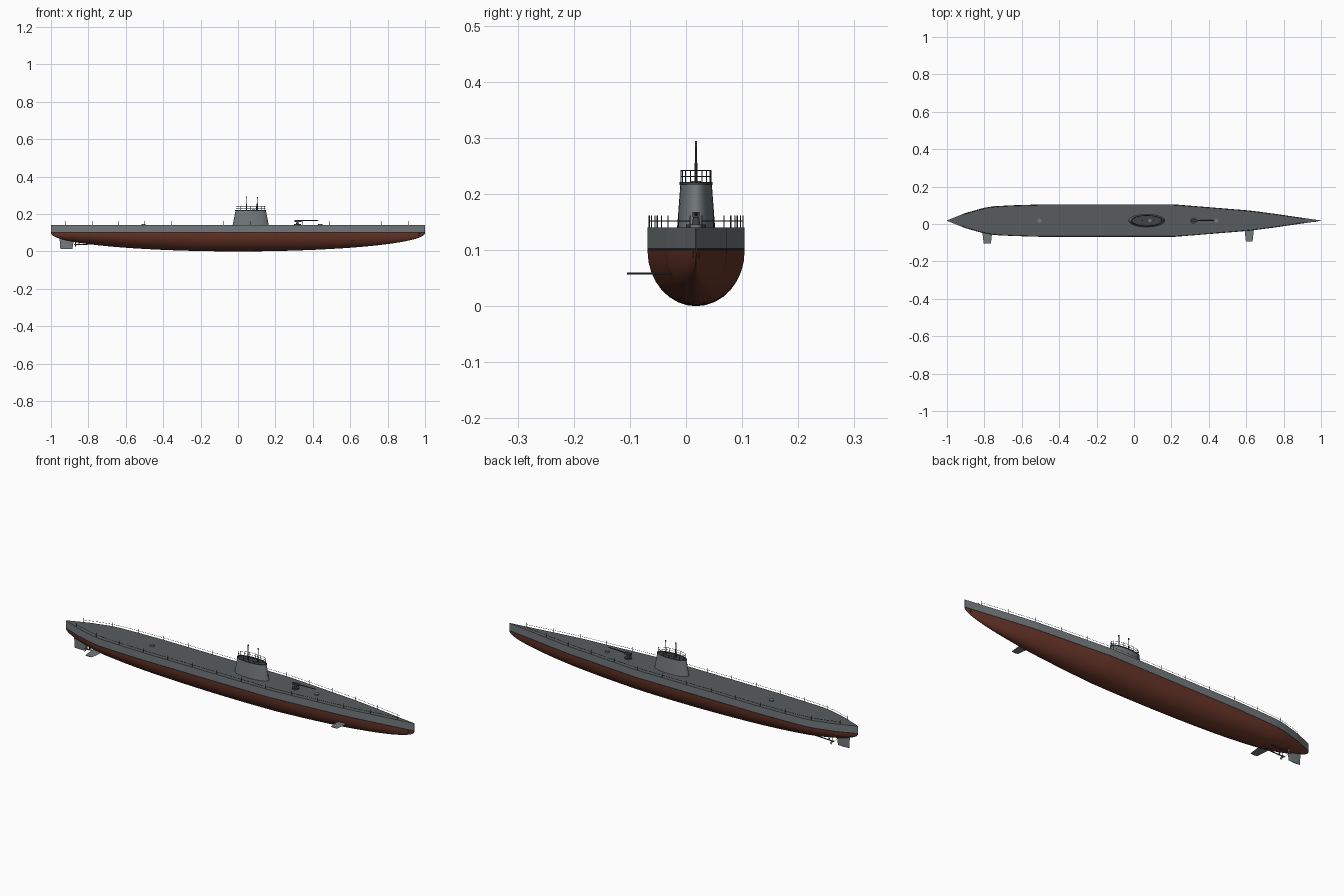
import bpy, bmesh, math
from mathutils import Vector, Matrix

if "Cube" in bpy.data.objects:
    bpy.data.objects.remove(bpy.data.objects["Cube"])

CY = 0.018            # hull centreline in y
DECK, BAND, WATER = 0.14, 0.104, 0.098


def material(name, rgb):
    m = bpy.data.materials.new(name)
    m.diffuse_color = (*rgb, 1)
    m.use_nodes = True
    m.node_tree.nodes["Principled BSDF"].inputs["Base Color"].default_value = m.diffuse_color
    return m


GREY = material("hull grey", (0.17, 0.19, 0.20))
DECKC = material("deck grey", (0.095, 0.108, 0.113))
BLACK = material("waterline black", (0.02, 0.022, 0.024))
RED = material("bottom red", (0.14, 0.036, 0.021))
DARK = material("dark metal", (0.05, 0.054, 0.057))
BRONZE = material("propeller bronze", (0.16, 0.10, 0.05))


def finish(name, bm, mats, angle=35):
    bmesh.ops.recalc_face_normals(bm, faces=bm.faces)
    me = bpy.data.meshes.new(name)
    bm.to_mesh(me)
    bm.free()
    ob = bpy.data.objects.new(name, me)
    bpy.context.collection.objects.link(ob)
    for m in mats:
        me.materials.append(m)
    bpy.ops.object.select_all(action='DESELECT')
    ob.select_set(True)
    bpy.context.view_layer.objects.active = ob
    bpy.ops.object.shade_smooth_by_angle(angle=math.radians(angle))
    return ob


def rod(bm, a, b, r, r2=None, n=8):
    """Cylinder or cone between two points."""
    a, b = Vector(a), Vector(b)
    rot = (b - a).to_track_quat('Z', 'Y').to_matrix().to_4x4()
    bmesh.ops.create_cone(bm, cap_ends=True, segments=n, radius1=r,
                          radius2=r if r2 is None else r2, depth=(b - a).length,
                          matrix=Matrix.Translation((a + b) / 2) @ rot)


def box(bm, c, s):
    bmesh.ops.create_cube(bm, size=1, matrix=Matrix.Translation(c) @ Matrix.Diagonal((*s, 1)))


def loft(bm, rings, cap=True):
    vs = [[bm.verts.new(p) for p in r] for r in rings]
    n = len(rings[0])
    for a, b in zip(vs, vs[1:]):
        for i in range(n):
            f = bm.faces.new((a[i], a[(i + 1) % n], b[(i + 1) % n], b[i]))
            f.material_index = i if not cap else 0
    if cap:
        bm.faces.new(vs[0])
        bm.faces.new(vs[-1])
    return vs


# Deck plan: half width along the length
PLAN = [(-1, .001), (-.9, .041), (-.8, .069), (-.75, .077), (-.65, .082), (-.5, .0865),
        (.22, .0865), (.62, .054), (.75, .037), (.88, .018), (1, .001)]


def half(x):
    for (x0, w0), (x1, w1) in zip(PLAN, PLAN[1:]):
        if x <= x1:
            return w0 + (w1 - w0) * (x - x0) / (x1 - x0)
    return PLAN[-1][1]


# Hull: elliptical lower body, black waterline, vertical grey casing, deck
SEG = 8
stations = sorted({round(-math.cos(math.pi * i / 48), 4) for i in range(49)} | {p[0] for p in PLAN})
rings = []
for x in stations:
    w, d = half(x), WATER * math.sqrt(max(1 - x * x, 0.0004))
    side = [(w, DECK), (w, BAND)]
    side += [(w * math.cos(t), WATER - d * math.sin(t))
             for t in (math.pi / 2 * k / SEG for k in range(SEG))]
    prof = side + [(0, WATER - d)] + [(-y, z) for y, z in reversed(side)]
    rings.append([(x, CY + y, z) for y, z in prof])
bm = bmesh.new()
vs = loft(bm, rings, cap=False)
n = len(rings[0])
for f in bm.faces:
    i = f.material_index
    f.material_index = 1 if i == n - 1 else 0 if i in (0, n - 2) else 2 if i in (1, n - 3) else 3
for ring in (vs[0], vs[-1]):
    bm.faces.new(ring)
finish("hull", bm, [GREY, DECKC, BLACK, RED], 40)


# Conning tower
def oval(cx, rx, ry, z, n=32):
    return [(cx + rx * math.cos(2 * math.pi * i / n), CY + ry * math.sin(2 * math.pi * i / n), z)
            for i in range(n)]


TX = 0.068
bm = bmesh.new()
loft(bm, [oval(TX, .097, .034, DECK - .002), oval(TX, .081, .028, .218)])
finish("conning_tower", bm, [GREY])
bm = bmesh.new()
loft(bm, [oval(TX, .083, .0295, .216), oval(TX, .083, .0295, .221),
          oval(TX, .076, .024, .221), oval(TX, .076, .024, .2185)])
finish("tower_rim", bm, [DARK])
bm = bmesh.new()
rod(bm, (.085, CY, .217), (.085, CY, .223), .009, n=12)
finish("tower_hatch", bm, [GREY])

# Bridge railing
bm = bmesh.new()
posts = oval(TX, .079, .0265, 0, 16)
for i, p in enumerate(posts):
    q = posts[(i + 1) % 16]
    rod(bm, (p[0], p[1], .218), (p[0], p[1], .243), .0009, n=6)
    for z in (.231, .242):
        rod(bm, (p[0], p[1], z), (q[0], q[1], z), .0008, n=6)
finish("bridge_railing", bm, [DARK])

# Periscopes
bm = bmesh.new()
for x, top in ((.045, .294), (.103, .29)):
    rod(bm, (x, CY, .217), (x, CY, .255), .0028)
    rod(bm, (x, CY, .25), (x, CY, top), .0017)
    box(bm, (x + .001, CY, top - .003), (.006, .004, .006))
finish("periscopes", bm, [DARK])

# Portholes on the tower
bm = bmesh.new()
rod(bm, (.155, CY, .164), (.1615, CY, .164), .0035, n=12)
finish("tower_porthole", bm, [BLACK])

# Deck railing: posts and wire on both sides
bm = bmesh.new()
for s in (-1, 1):
    prev = None
    for i in range(27):
        x = -.92 + 1.83 * i / 26
        y = CY + s * max(half(x) - .003, .002)
        if i % 2 == 0:
            rod(bm, (x, y, DECK - .001), (x, y, .162), .0011, n=6)
        if prev:
            rod(bm, prev, (x, y, .152), .0007, n=4)
        prev = (x, y, .152)
finish("deck_railing", bm, [DARK])

# Deck hatches
bm = bmesh.new()
for x in (-.505, .44):
    rod(bm, (x, CY, DECK - .002), (x, CY, DECK + .006), .011, n=12)
finish("deck_hatches", bm, [GREY])

# Deck gun
bm = bmesh.new()
rod(bm, (.318, CY, DECK - .002), (.318, CY, DECK + .006), .018, n=16)
rod(bm, (.318, CY, DECK), (.318, CY, .162), .008, .005, n=12)
box(bm, (.32, CY, .163), (.036, .012, .01))
rod(bm, (.33, CY, .164), (.43, CY, .166), .0032, .002)
finish("deck_gun", bm, [DARK])

# Rudder
bm = bmesh.new()
loft(bm, [[(x, CY + y, z) for x, y in ((a, 0), ((a + b) / 2, .003), (b, 0), ((a + b) / 2, -.003))]
          for a, b, z in ((-.95, -.885, .012), (-.955, -.875, .085))])
finish("rudder", bm, [GREY])

# Diving planes, on the -y side only
for name, x0, x1, tip, root, z in (("stern_plane", -.812, -.757, -.105, -.03, .058),
                                   ("bow_plane", .59, .642, -.093, -.02, .058)):
    bm = bmesh.new()
    loft(bm, [[(x0 + t, y, z), ((x0 + x1) / 2, y, z + .0018), (x1 - t, y, z),
               ((x0 + x1) / 2, y, z - .0018)] for y, t in ((root, 0), (tip, .008))])
    finish(name, bm, [GREY])

# Twin shafts, struts and propellers
bm, pm = bmesh.new(), bmesh.new()
for s in (-1, 1):
    y = CY + s * .022
    rod(bm, (-.70, y, .042), (-.872, y, .036), .0028)
    rod(bm, (-.85, y, .037), (-.85, CY + s * .008, .07), .0018)
    rod(bm, (-.85, y, .037), (-.85, CY + s * .03, .07), .0018)
    rod(pm, (-.864, y, .036), (-.878, y, .036), .0045, .002)
    for k in range(3):
        m = (Matrix.Translation((-.868, y, .036)) @ Matrix.Rotation(k * 2 * math.pi / 3, 4, 'X')
             @ Matrix.Translation((0, 0, .009)) @ Matrix.Rotation(s * .6, 4, 'Z')
             @ Matrix.Diagonal((.0015, .009, .016, 1)))
        bmesh.ops.create_cube(pm, size=1, matrix=m)
finish("propeller_shafts", bm, [DARK])
finish("propellers", pm, [BRONZE])

# Bow torpedo tube caps
bm = bmesh.new()
for s in (-1, 1):
    for z in (.088, .095):
        rod(bm, (.93, CY + s * .004, z), (.972, CY + s * .004, z), .0025)
finish("torpedo_tubes", bm, [BLACK])
